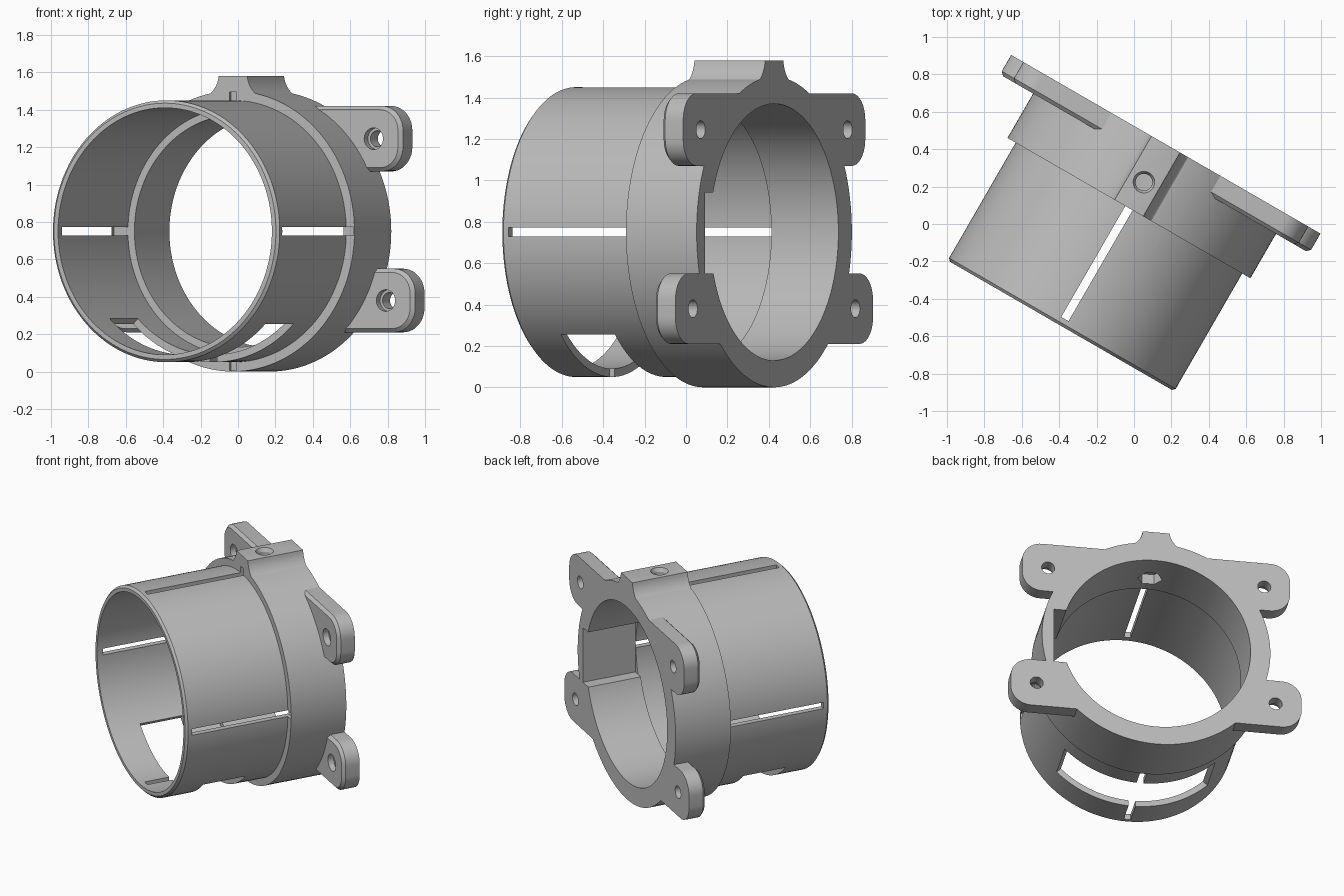
import bpy, bmesh
from math import sin, cos, pi, radians
from mathutils import Matrix

old = bpy.data.objects.get("Cube")
if old:
    bpy.data.objects.remove(old, do_unlink=True)

FRONT, STEP, BACK = -0.667, 0.08, 0.454   # stations along the bore axis (local y)
RING_FRONT = 0.06
LUG_FRONT = 0.334

grey = bpy.data.materials.new("plain_grey")
grey.use_nodes = True
colour = (0.5, 0.5, 0.5, 1)
grey.diffuse_color = colour
grey.node_tree.nodes["Principled BSDF"].inputs["Base Color"].default_value = colour


def loft(name, sections, matrix=None):
    """Capped solid through (outline in x/z, y) sections."""
    bm = bmesh.new()
    rings = [[bm.verts.new((x, y, z)) for x, z in pts] for pts, y in sections]
    n = len(rings[0])
    for a, b in zip(rings, rings[1:]):
        for i in range(n):
            j = (i + 1) % n
            bm.faces.new((a[i], a[j], b[j], b[i]))
    bm.faces.new(rings[0])
    bm.faces.new(rings[-1])
    bmesh.ops.recalc_face_normals(bm, faces=bm.faces)
    if matrix:
        bm.transform(matrix)
    mesh = bpy.data.meshes.new(name)
    bm.to_mesh(mesh)
    bm.free()
    mesh.materials.append(grey)
    obj = bpy.data.objects.new(name, mesh)
    bpy.context.collection.objects.link(obj)
    return obj


def circle(r, n=96, cx=0, cz=0):
    return [(cx + r * cos(2 * pi * i / n), cz + r * sin(2 * pi * i / n)) for i in range(n)]


def lathe(name, steps, n=96, cx=0, cz=0, matrix=None):
    return loft(name, [(circle(r, n, cx, cz), y) for r, y in steps], matrix)


def prism(name, pts, y0, y1):
    return loft(name, [(pts, y0), (pts, y1)])


def box(name, x0, x1, z0, z1, y0, y1):
    return prism(name, [(x0, z0), (x1, z0), (x1, z1), (x0, z1)], y0, y1)


def combine(target, tool, operation):
    mod = target.modifiers.new("join", 'BOOLEAN')
    mod.operation = operation
    mod.solver = 'EXACT'
    mod.object = tool
    bpy.context.view_layer.objects.active = target
    bpy.ops.object.modifier_apply(modifier=mod.name)
    bpy.data.objects.remove(tool, do_unlink=True)


def lug_outline(side, x0, x1, z0, z1, inset):
    """Ear with two rounded outer corners."""
    r = 0.13
    pts = [(x0, z1 - inset), (x0, z0 + inset)]
    for cz, start in ((z0 + r, -pi / 2), (z1 - r, 0)):
        for i in range(11):
            a = start + i * pi / 20
            pts.append((x1 - r + (r - inset) * cos(a), cz + (r - inset) * sin(a)))
    return [(side * x, z) for x, z in pts]


# Outer shape: sleeve with chamfered mouth, then the wider clamp ring
body = lathe("mounting_sleeve", [(0.685, FRONT), (0.70, FRONT + 0.015), (0.70, RING_FRONT),
                                 (0.75, RING_FRONT), (0.75, BACK)], n=128)

# Screw boss with concave flanks on top of the ring
flank = [(0.24 - 0.153 * cos(a), 0.845 - 0.145 * sin(a))
         for a in [radians(6 + 7 * i) for i in range(13)]]
right = [(0.087, 0.83)] + flank + [(0.24, 0.66)]
boss = prism("screw_boss", right + [(-x, z) for x, z in reversed(right)], RING_FRONT, BACK)
combine(body, boss, 'UNION')

# Four mounting lugs: inner x, outer x, bottom z, top z, hole x
lugs = [(0.30, 0.88, 0.32, 0.67, 0.71), (0.45, 0.955, -0.54, -0.20, 0.785)]
for side in (1, -1):
    for x0, x1, z0, z1, hx in lugs:
        small = lug_outline(side, x0, x1, z0, z1, 0.02)
        full = lug_outline(side, x0, x1, z0, z1, 0)
        lug = loft("mounting_lug", [(small, LUG_FRONT), (full, LUG_FRONT + 0.02), (full, BACK)])
        combine(body, lug, 'UNION')

# Stepped bore
bore = lathe("bore_cutter", [(0.66, FRONT - 0.1), (0.66, STEP), (0.62, STEP), (0.62, BACK + 0.1)], n=128)
combine(body, bore, 'DIFFERENCE')

# Counterbored lug holes
for side in (1, -1):
    for x0, x1, z0, z1, hx in lugs:
        hole = lathe("hole_cutter", [(0.058, LUG_FRONT - 0.05), (0.058, LUG_FRONT + 0.04),
                                     (0.043, LUG_FRONT + 0.04), (0.043, BACK + 0.1)],
                     32, side * hx, (z0 + z1) / 2)
        combine(body, hole, 'DIFFERENCE')

# Vertical screw hole with countersink, and hexagonal nut pocket below it
upright = Matrix.Translation((0, 0.22, 0)) @ Matrix.Rotation(pi / 2, 4, 'X')
screw = lathe("screw_cutter", [(0.045, 0.5), (0.045, 0.805), (0.068, 0.85)], 32, matrix=upright)
combine(body, screw, 'DIFFERENCE')
combine(body, lathe("nut_cutter", [(0.08, 0.5), (0.08, 0.69)], 6, matrix=upright), 'DIFFERENCE')

# Four lengthwise slots in the sleeve
w = 0.0225
for x0, x1, z0, z1 in ((0.6, 0.745, -w, w), (-0.745, -0.6, -w, w),
                       (-w, w, 0.6, 0.745), (-w, w, -0.745, -0.6)):
    combine(body, box("slot_cutter", x0, x1, z0, z1, -0.625, STEP), 'DIFFERENCE')

# Wide window under the sleeve, with radial ends
window = prism("window_cutter", [(0, 0), (-1, -1), (1, -1)], -0.45, -0.148)
combine(body, window, 'DIFFERENCE')

# Flat recess inside the ring on the left
combine(body, box("recess_cutter", 0.4, 0.67, -0.2, 0.19, STEP, BACK + 0.1), 'DIFFERENCE')

# Place and shade
body.matrix_world = Matrix.Translation((-0.057, 0.033, 0.75)) @ Matrix.Rotation(radians(-30), 4, 'Z')
bpy.ops.object.select_all(action='DESELECT')
body.select_set(True)
bpy.context.view_layer.objects.active = body
bpy.ops.object.shade_smooth_by_angle(angle=radians(25))
